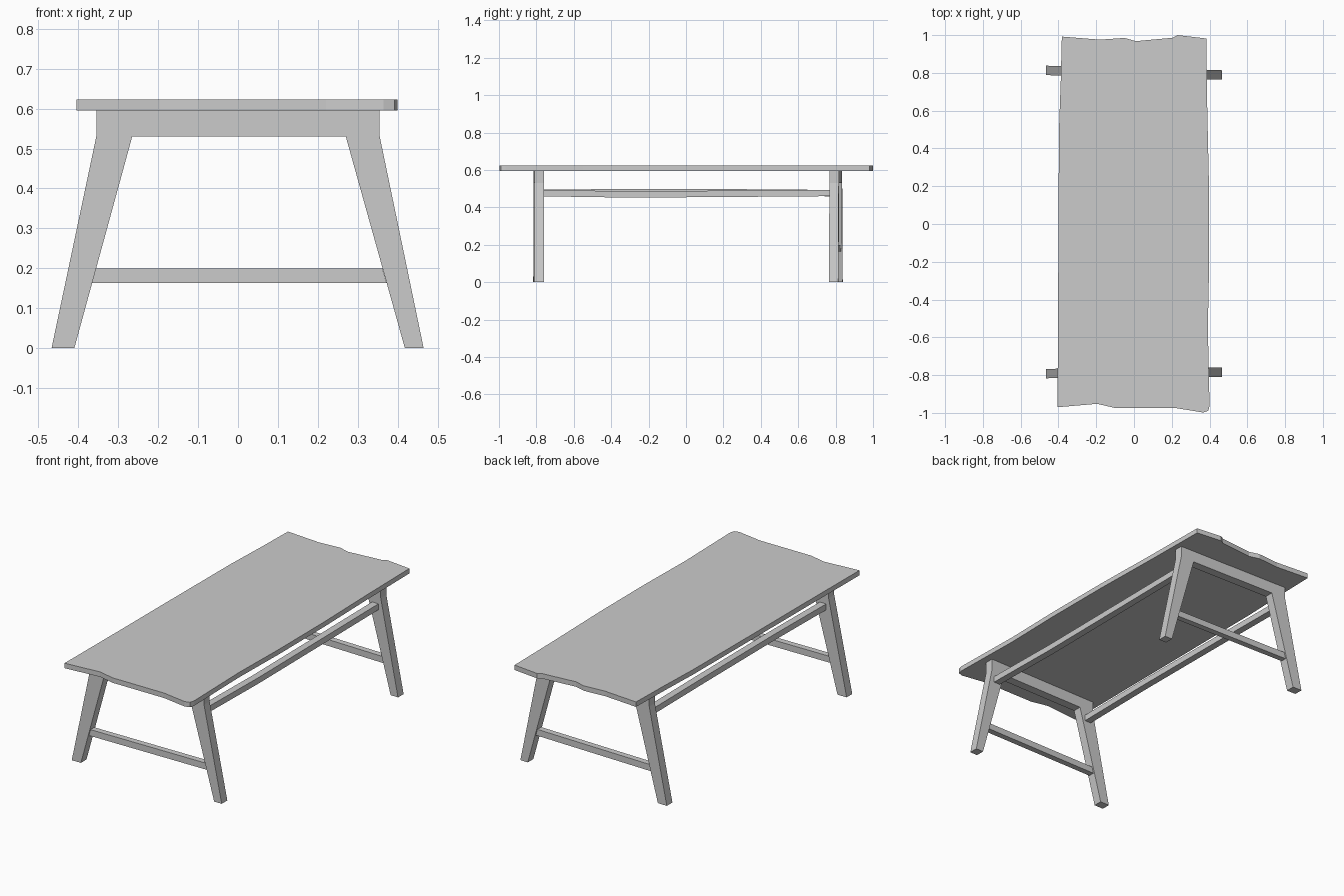
import bpy, bmesh

if "Cube" in bpy.data.objects:
    bpy.data.objects.remove(bpy.data.objects["Cube"])


def extrude_profile(name, outline, vec):
    """Extrude a closed outline of 3D points along vec."""
    bm = bmesh.new()
    face = bm.faces.new([bm.verts.new(p) for p in outline])
    res = bmesh.ops.extrude_face_region(bm, geom=[face])
    verts = [g for g in res["geom"] if isinstance(g, bmesh.types.BMVert)]
    bmesh.ops.translate(bm, verts=verts, vec=vec)
    return finish(name, bm)


def loft(name, rings):
    """Join equal-sized rings of points into a capped solid."""
    bm = bmesh.new()
    loops = [[bm.verts.new(p) for p in ring] for ring in rings]
    for a, b in zip(loops, loops[1:]):
        for i in range(len(a)):
            j = (i + 1) % len(a)
            bm.faces.new((a[i], a[j], b[j], b[i]))
    bm.faces.new(loops[0])
    bm.faces.new(loops[-1])
    return finish(name, bm)


def finish(name, bm):
    bmesh.ops.recalc_face_normals(bm, faces=bm.faces)
    mesh = bpy.data.meshes.new(name)
    bm.to_mesh(mesh)
    bm.free()
    obj = bpy.data.objects.new(name, mesh)
    bpy.context.collection.objects.link(obj)
    return obj


# Tabletop with rough-cut ends
top = [(-0.405, -0.97), (-0.195, -0.952), (-0.10, -0.974), (0.22, -0.974),
       (0.365, -0.998), (0.392, -0.99), (0.40, -0.965), (0.391, -0.55),
       (0.398, -0.2), (0.397, 0.2), (0.388, 0.6), (0.383, 0.982),
       (0.23, 1.0), (0.205, 0.986), (0.01, 0.968), (-0.05, 0.985),
       (-0.18, 0.976), (-0.382, 0.992), (-0.388, 0.75), (-0.397, 0.5),
       (-0.40, 0.0), (-0.402, -0.5)]
extrude_profile("tabletop", [(x, y, 0.595) for x, y in top], (0, 0, 0.028))

# Splayed leg frames, the back one slightly askew, each with a low stretcher
leg = [(-0.467, 0), (-0.355, 0.53), (-0.355, 0.595), (0.355, 0.595),
       (0.355, 0.53), (0.465, 0), (0.418, 0), (0.27, 0.53),
       (-0.265, 0.53), (-0.41, 0)]
bar = [(-0.368, 0.163), (-0.357, 0.199), (0.362, 0.199), (0.372, 0.163)]
for side, y, skew in (("front", -0.788, 0.008), ("back", 0.801, -0.026)):
    for part, profile, depth in (("leg_frame", leg, 0.05), ("stretcher", bar, 0.034)):
        pts = [(x, y - depth / 2 + skew * x, z) for x, z in profile]
        extrude_profile(f"{side}_{part}", pts, (0, depth, 0))

# Long rails between the frames, gently bowed
for side, x, heights in (("left", -0.32, (0.477, 0.482, 0.480, 0.476)),
                         ("right", 0.32, (0.476, 0.469, 0.473, 0.477))):
    rings = []
    for y, z in zip((-0.77, -0.3, 0.3, 0.785), heights):
        rings.append([(x + dx, y, z + dz) for dx, dz in
                      ((-0.02, -0.017), (0.02, -0.017), (0.02, 0.017), (-0.02, 0.017))])
    loft(f"{side}_rail", rings)
